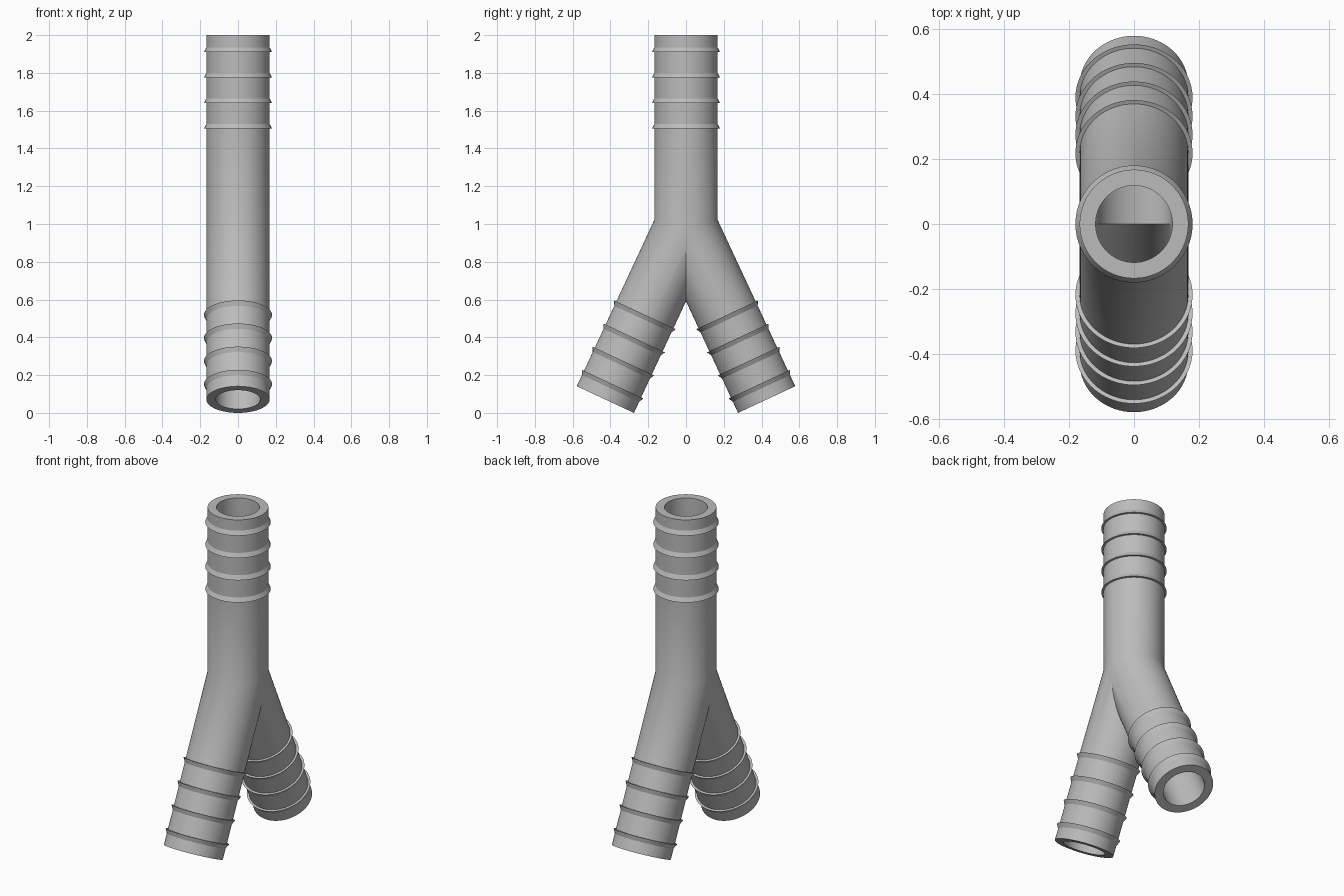
import bpy
import bmesh
from math import cos, sin, tan, pi, radians
from mathutils import Matrix, Vector

cube = bpy.data.objects.get("Cube")
if cube:
    bpy.data.objects.remove(cube, do_unlink=True)

SEGMENTS = 96
OUTER, BORE, BARB = 0.167, 0.118, 0.18
HEIGHT, JOINT = 2.0, 0.986           # top of the trunk, height where the axes meet
TILT = radians(25)
TRUNK_LEN = HEIGHT - JOINT
BRANCH_LEN = (JOINT - OUTER * sin(TILT)) / cos(TILT)
BARB_OFFSETS = [0.09 + 0.135 * i for i in range(4)]  # barb shoulder to pipe end
BARB_TAPER = 0.025


def bent_point(radius, s, angle):
    """Point on the bent pipe; s is negative up the trunk, positive down the branch."""
    x, y = radius * cos(angle), radius * sin(angle)
    if s < 0:
        return Vector((x, y, JOINT - s))
    if s == 0:                       # mitred elbow ring
        return Vector((x, y, JOINT + y * tan(TILT / 2)))
    return Vector((x, y * cos(TILT) + s * sin(TILT),
                   JOINT + y * sin(TILT) - s * cos(TILT)))


def barbed_end(length):
    """Outer profile from the joint out to a pipe end, as (radius, distance)."""
    points = []
    for offset in reversed(BARB_OFFSETS):
        s = length - offset
        points += [(OUTER, s), (BARB, s), (OUTER, s + BARB_TAPER)]
    return points + [(OUTER, length)]


# Closed wall profile: barbed outside, then back up the bore
trunk = [(r, -s) for r, s in reversed(barbed_end(TRUNK_LEN))]
profile = trunk + [(OUTER, 0)] + barbed_end(BRANCH_LEN)
profile += [(BORE, BRANCH_LEN), (BORE, 0), (BORE, -TRUNK_LEN)]

# Sweep one bent pipe
bm = bmesh.new()
rings = [[bm.verts.new(bent_point(r, s, 2 * pi * i / SEGMENTS))
          for i in range(SEGMENTS)] for r, s in profile]
for a, b in zip(rings, rings[1:] + rings[:1]):
    for i in range(SEGMENTS):
        j = (i + 1) % SEGMENTS
        bm.faces.new((a[i], a[j], b[j], b[i]))

# Keep the back half and mirror it to form the fork
bmesh.ops.bisect_plane(bm, geom=bm.verts[:] + bm.edges[:] + bm.faces[:], dist=1e-5,
                       plane_co=(0, 0, 0), plane_no=(0, 1, 0), clear_inner=True)
half = bmesh.ops.duplicate(bm, geom=bm.verts[:] + bm.edges[:] + bm.faces[:])["geom"]
copied = [g for g in half if isinstance(g, bmesh.types.BMVert)]
bmesh.ops.transform(bm, matrix=Matrix.Scale(-1, 4, (0, 1, 0)), verts=copied)
bmesh.ops.remove_doubles(bm, verts=bm.verts[:], dist=1e-4)
bmesh.ops.recalc_face_normals(bm, faces=bm.faces[:])

mesh = bpy.data.meshes.new("forked_hose_connector")
bm.to_mesh(mesh)
bm.free()
connector = bpy.data.objects.new("forked_hose_connector", mesh)
bpy.context.collection.objects.link(connector)

# Plain grey plastic
grey = bpy.data.materials.new("grey_plastic")
grey.use_nodes = True
grey.diffuse_color = (0.5, 0.5, 0.5, 1)
grey.node_tree.nodes["Principled BSDF"].inputs["Base Color"].default_value = (0.5, 0.5, 0.5, 1)
mesh.materials.append(grey)

bpy.ops.object.select_all(action='DESELECT')
connector.select_set(True)
bpy.context.view_layer.objects.active = connector
bpy.ops.object.shade_smooth_by_angle(angle=radians(26))
